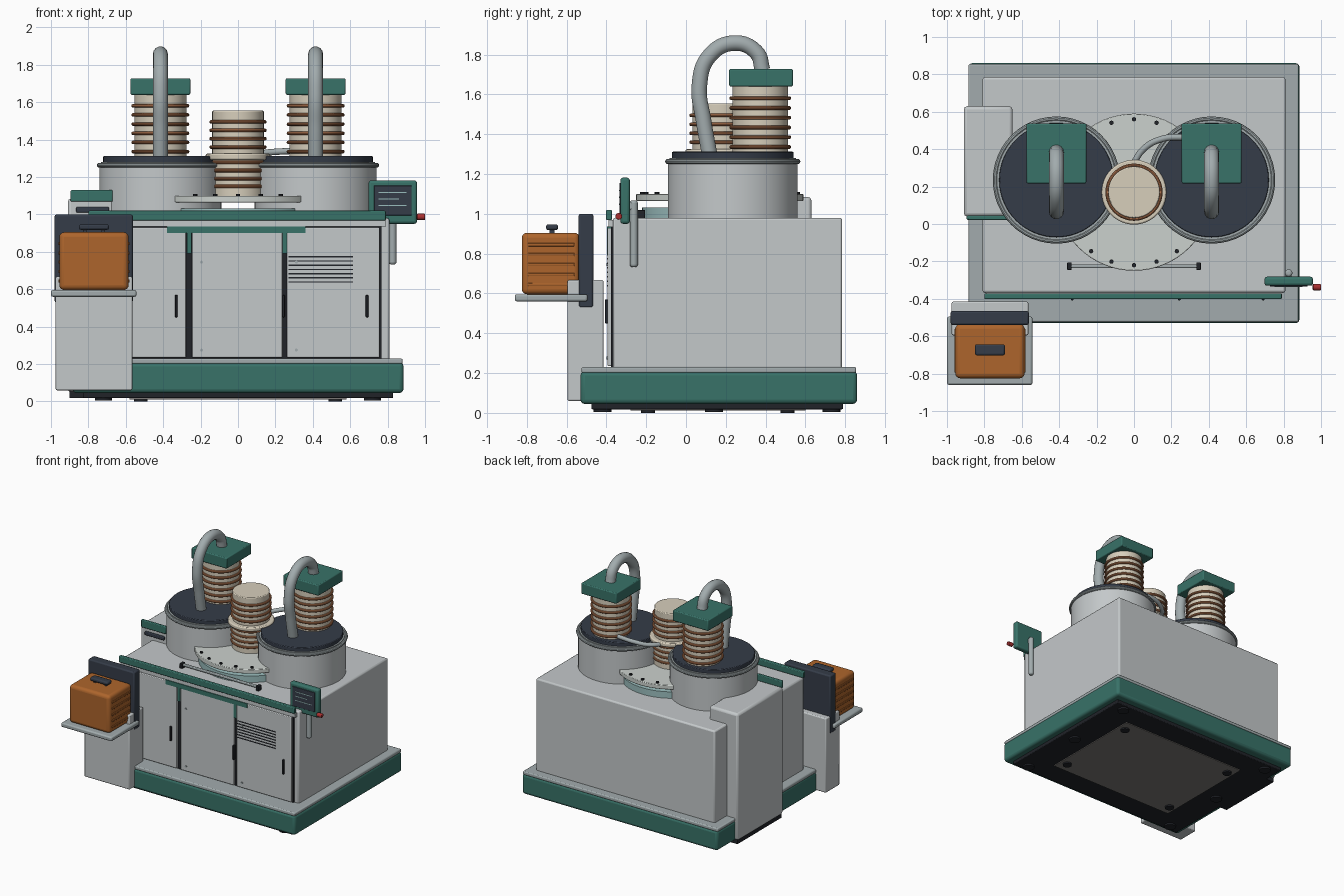
import bpy, math
from mathutils import Vector

if "Cube" in bpy.data.objects:
    bpy.data.objects.remove(bpy.data.objects["Cube"])


def mat(name, rgb):
    m = bpy.data.materials.new(name)
    m.diffuse_color = (*rgb, 1)
    m.use_nodes = True
    m.node_tree.nodes["Principled BSDF"].inputs["Base Color"].default_value = m.diffuse_color
    return m


GREEN = mat("green", (0.04, 0.17, 0.14))
DARK = mat("dark", (0.035, 0.045, 0.065))
BLACK = mat("black", (0.015, 0.017, 0.022))
ORANGE = mat("orange", (0.42, 0.13, 0.025))
COPPER = mat("copper", (0.45, 0.18, 0.08))
CREAM = mat("cream", (0.68, 0.62, 0.5))
TEAL = mat("teal", (0.33, 0.52, 0.52))
STEEL = mat("steel", (0.36, 0.41, 0.42))
LIGHT = mat("light_grey", (0.55, 0.58, 0.59))
PALE = mat("pale_flange", (0.6, 0.64, 0.61))
TAUPE = mat("taupe", (0.2, 0.19, 0.18))
RED = mat("red", (0.4, 0.03, 0.03))


def finish(ob, name, m, bevel=0, segs=2):
    ob.name = name
    if m:
        ob.data.materials.append(m)
    if bevel:
        b = ob.modifiers.new("bevel", 'BEVEL')
        b.width, b.segments, b.limit_method = bevel, segs, 'ANGLE'
    return ob


def smooth(ob):
    bpy.ops.object.select_all(action='DESELECT')
    ob.select_set(True)
    bpy.context.view_layer.objects.active = ob
    bpy.ops.object.shade_smooth_by_angle(angle=math.radians(35))
    return ob


def box(name, x, y, z, m=LIGHT, bevel=0.0, segs=2):
    """Box from (min, max) ranges."""
    bpy.ops.mesh.primitive_cube_add(size=1)
    ob = bpy.context.object
    for v in ob.data.vertices:
        v.co = Vector([r[0] if c < 0 else r[1] for r, c in zip((x, y, z), v.co)])
    return smooth(finish(ob, name, m, bevel, segs))


def cyl(name, x, y, z, r, m=LIGHT, bevel=0.0, n=48):
    bpy.ops.mesh.primitive_cylinder_add(vertices=n, radius=r, depth=z[1] - z[0],
                                        location=(x, y, (z[0] + z[1]) / 2))
    return smooth(finish(bpy.context.object, name, m, bevel))


def ring(name, x, y, z, R, r, m):
    bpy.ops.mesh.primitive_torus_add(location=(x, y, z), major_radius=R, minor_radius=r,
                                     major_segments=48, minor_segments=10)
    return smooth(finish(bpy.context.object, name, m))


def tube(name, pts, r, m):
    cu = bpy.data.curves.new(name, 'CURVE')
    cu.dimensions, cu.bevel_depth, cu.bevel_resolution = '3D', r, 5
    cu.use_fill_caps, cu.resolution_u = True, 10
    s = cu.splines.new('BEZIER')
    s.bezier_points.add(len(pts) - 1)
    for p, co in zip(s.bezier_points, pts):
        p.co = co
        p.handle_left_type = p.handle_right_type = 'AUTO'
    ob = bpy.data.objects.new(name, cu)
    bpy.context.collection.objects.link(ob)
    return finish(ob, name, m)


# base and underside
box("base_skirt", (-0.885, 0.885), (-0.53, 0.86), (0.045, 0.21), GREEN, 0.022, 3)
box("base_deck", (-0.885, 0.88), (-0.525, 0.855), (0.2, 0.23), STEEL, 0.008)
box("underframe", (-0.83, 0.83), (-0.475, 0.79), (0.018, 0.06), BLACK, 0.006)
box("underside_panel", (-0.58, 0.58), (-0.28, 0.6), (0.012, 0.03), TAUPE)
for sx in (-1, 1):
    for y in (-0.19, 0.51):
        cyl("panel_foot", sx * 0.52, y, (0, 0.03), 0.035, BLACK, n=24)
    for y in (-0.42, 0.14, 0.73):
        cyl("edge_foot", sx * 0.72, y, (0.005, 0.03), 0.045, BLACK, n=24)

# main cabinet
box("cabinet", (-0.81, 0.81), (-0.368, 0.785), (0.22, 0.98), LIGHT, 0.012)
box("front_recess", (-0.77, 0.768), (-0.378, -0.36), (0.23, 0.935), BLACK)
box("top_rail", (-0.8, 0.79), (-0.402, -0.372), (0.968, 1.02), GREEN, 0.006)
box("header_strip", (-0.79, 0.79), (-0.39, -0.36), (0.935, 0.97), LIGHT)
box("header_accent", (-0.38, 0.36), (-0.396, -0.37), (0.9, 0.936), GREEN)
for i, (a, b, h) in enumerate(((-0.755, -0.277, -0.33), (-0.245, 0.237, 0.243), (0.262, 0.757, 0.69))):
    box(f"door_{i}", (a, b), (-0.394, -0.372), (0.235, 0.93 if i != 1 else 0.905), LIGHT, 0.005)
    box(f"door_handle_{i}", (h - 0.007, h + 0.007), (-0.408, -0.388), (0.45, 0.57), BLACK, 0.004)
    for z in (0.275, 0.745):
        bpy.ops.mesh.primitive_cylinder_add(vertices=12, radius=0.008, depth=0.008,
                                            location=(a + 0.05, -0.396, z), rotation=(math.pi / 2, 0, 0))
        finish(bpy.context.object, "door_screw", STEEL)
for x in (-0.26, 0.25):
    box("seam_accent", (x - 0.012, x + 0.012), (-0.396, -0.37), (0.79, 0.91), GREEN)
for i in range(7):
    z = 0.635 + i * 0.0225
    box("louver", (0.27, 0.615), (-0.397, -0.39), (z, z + 0.007), BLACK)

# rear left side cabinet
box("side_cabinet", (-0.91, -0.65), (0.04, 0.63), (0.05, 1.085), LIGHT, 0.018)
box("side_cabinet_plinth", (-0.9, -0.66), (0.05, 0.62), (0.018, 0.06), BLACK)
box("side_cabinet_accent", (-0.895, -0.67), (0.022, 0.045), (1.068, 1.13), GREEN, 0.006)
box("side_cabinet_latch", (-0.865, -0.69), (0.025, 0.045), (1.01, 1.04), DARK, 0.006)

# central chamber
CY = 0.17
cyl("chamber_glass", 0, CY, (0.97, 1.033), 0.39, TEAL, n=64)
cyl("chamber_flange", 0, CY, (1.065, 1.1), 0.42, PALE, 0.004, 64)
for i in range(20):
    a = math.radians(18 * i)
    cyl("flange_bolt", 0.39 * math.sin(a), CY + 0.39 * math.cos(a), (1.095, 1.11), 0.012, BLACK, n=8)
cyl("column_lower", 0, CY, (1.09, 1.31), 0.143, CREAM)
cyl("column_collar", 0, CY, (1.292, 1.325), 0.173, CREAM, 0.008)
cyl("column_upper", 0, CY, (1.32, 1.555), 0.138, CREAM, 0.006)
for z in (1.15, 1.192, 1.235, 1.278, 1.36, 1.405, 1.45, 1.495):
    ring("column_coil", 0, CY, z, 0.143, 0.01, COPPER)
tube("link_pipe", [(-0.01, 0.31, 1.3), (0.05, 0.4, 1.31), (0.15, 0.455, 1.33), (0.29, 0.465, 1.34)], 0.017, STEEL)

# guide rod in front of the chamber
box("guide_rod", (-0.34, 0.34), (-0.236, -0.216), (0.995, 1.015), STEEL, 0.006)
for sx in (-0.345, 0.345):
    box("guide_rod_end", (sx - 0.012, sx + 0.012), (-0.246, -0.206), (0.975, 1.02), BLACK, 0.004)

# twin drums with insulator stacks and hoses
for sx, side in ((-1, "left"), (1, "right")):
    x = 0.415 * sx
    cyl(f"{side}_drum", x, 0.235, (0.97, 1.265), 0.326, LIGHT, 0, 64)
    ring(f"{side}_drum_rim", x, 0.235, 1.263, 0.327, 0.013, STEEL)
    cyl(f"{side}_drum_neck", x, 0.235, (1.26, 1.28), 0.318, STEEL, 0, 64)
    cyl(f"{side}_drum_lid", x, 0.235, (1.275, 1.312), 0.306, DARK, 0.005, 64)
    cyl(f"{side}_insulator", x, 0.373, (1.3, 1.645), 0.139, CREAM)
    for i in range(6):
        ring(f"{side}_coil", x, 0.373, 1.336 + i * 0.049, 0.145, 0.01, COPPER)
    box(f"{side}_cap", (x - 0.16, x + 0.16), (0.217, 0.537), (1.64, 1.728), GREEN, 0.007)
    tube(f"{side}_hose", [(x, 0.118, 1.3), (x, 0.088, 1.47), (x, 0.067, 1.64), (x, 0.115, 1.79),
                          (x, 0.24, 1.858), (x, 0.355, 1.81), (x, 0.385, 1.72)], 0.04, STEEL)

# control screen on its arm
bpy.ops.mesh.primitive_cylinder_add(vertices=24, radius=0.02, depth=0.335, location=(0.827, -0.262, 0.9))
smooth(finish(bpy.context.object, "screen_arm", STEEL, 0.012, 3))
box("screen_bracket", (0.812, 0.842), (-0.3, -0.25), (1.02, 1.06), STEEL, 0.006)
box("screen_housing", (0.698, 0.957), (-0.33, -0.282), (0.95, 1.182), GREEN, 0.014, 3)
box("screen_panel", (0.727, 0.928), (-0.335, -0.32), (0.995, 1.155), DARK, 0.003)
for z, w in ((1.115, 0.15), (1.08, 0.11), (1.045, 0.15)):
    box("screen_line", (0.75, 0.75 + w), (-0.337, -0.333), (z, z + 0.006), TEAL)
bpy.ops.mesh.primitive_cylinder_add(vertices=20, radius=0.017, depth=0.045,
                                    location=(0.978, -0.338, 0.987), rotation=(0, math.pi / 2, 0))
smooth(finish(bpy.context.object, "stop_knob", RED, 0.005))

# front left stand with portable unit
box("stand", (-0.975, -0.565), (-0.595, -0.415), (0.06, 0.668), LIGHT, 0.008)
box("shelf", (-1.0, -0.543), (-0.86, -0.495), (0.56, 0.596), STEEL, 0.01)
box("back_slab", (-0.98, -0.562), (-0.54, -0.465), (0.528, 1.0), DARK, 0.01)
box("unit_body", (-0.955, -0.585), (-0.825, -0.535), (0.596, 0.905), ORANGE, 0.026, 4)
for i in range(5):
    z = 0.637 + i * 0.05
    for x in (-0.955, -0.585):
        box("unit_rib", (x - 0.006, x + 0.006), (-0.795, -0.56), (z, z + 0.016), ORANGE, 0.003)
box("unit_handle", (-0.85, -0.69), (-0.703, -0.643), (0.918, 0.947), DARK, 0.01)
for x in (-0.82, -0.72):
    box("unit_handle_post", (x - 0.01, x + 0.01), (-0.685, -0.66), (0.9, 0.925), DARK)
